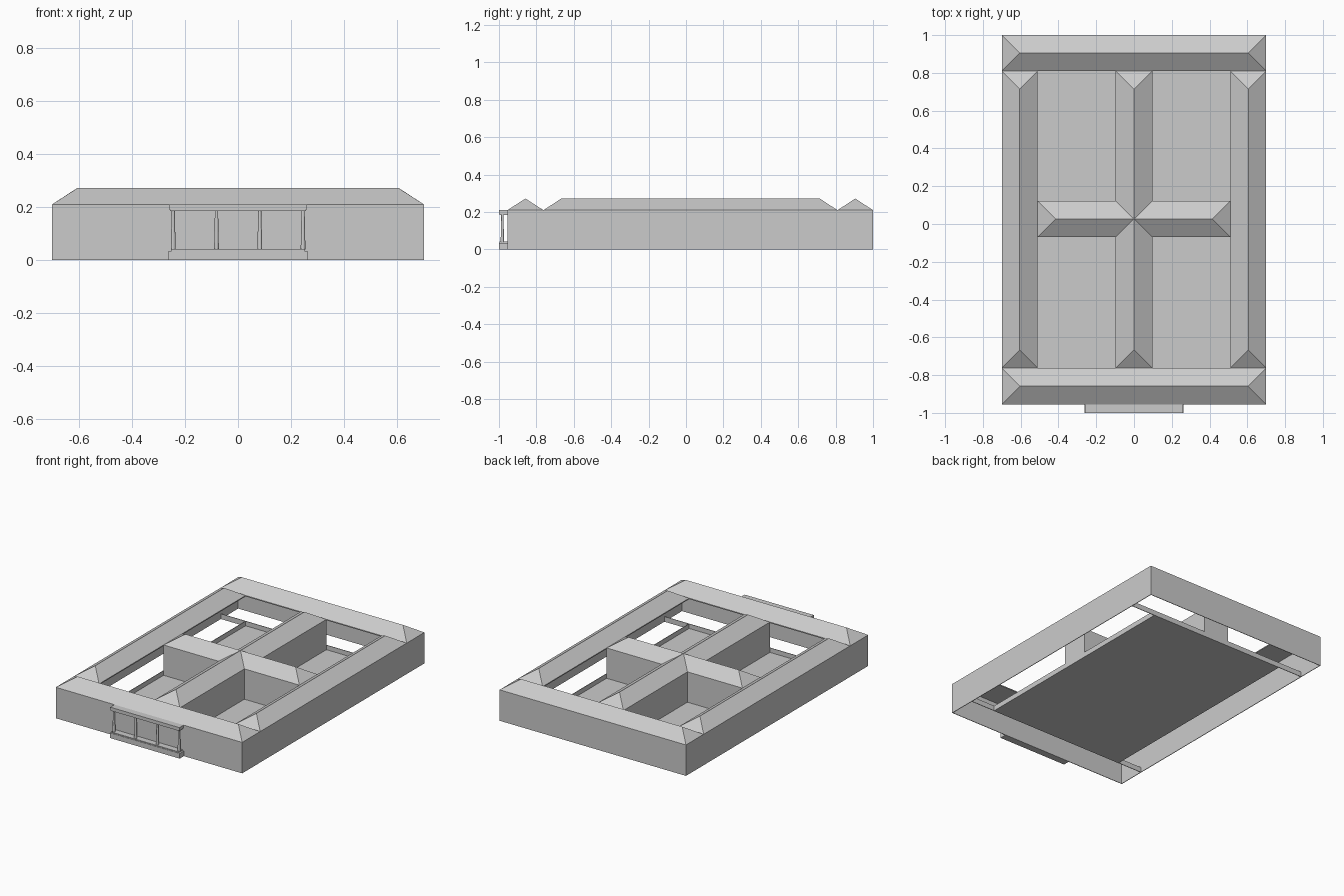
import bpy, bmesh

old = bpy.data.objects.get("Cube")
if old:
    bpy.data.objects.remove(old, do_unlink=True)

# Single plain grey
grey = bpy.data.materials.new("plain_grey")
grey.use_nodes = True
grey.diffuse_color = (0.6, 0.6, 0.6, 1)
grey.node_tree.nodes["Principled BSDF"].inputs["Base Color"].default_value = (0.6, 0.6, 0.6, 1)

EAVE, PEAK, SILL, THIN = 0.21, 0.272, 0.035, 0.004
X0, X1 = 0.51, 0.70               # inner and outer edge of the side wings
FRONT, FRONT_IN, BACK_IN, BACK = -0.955, -0.762, 0.81, 1.0
HALF = 0.097                      # half width of the central wings
CROSS0, CROSS1 = -0.07, 0.123


def finish(name, bm):
    bmesh.ops.recalc_face_normals(bm, faces=bm.faces)
    mesh = bpy.data.meshes.new(name)
    bm.to_mesh(mesh)
    bm.free()
    mesh.materials.append(grey)
    obj = bpy.data.objects.new(name, mesh)
    bpy.context.collection.objects.link(obj)
    return obj


def box(name, xa, xb, ya, yb, za, zb):
    bm = bmesh.new()
    bmesh.ops.create_cube(bm, size=1)
    for v in bm.verts:
        v.co = (xb if v.co.x > 0 else xa, yb if v.co.y > 0 else ya, zb if v.co.z > 0 else za)
    return finish(name, bm)


def hip_roof(name, xa, xb, ya, yb, base=EAVE - 0.007):
    """Closed block from base to the eaves, topped by a hipped ridge."""
    bm = bmesh.new()
    ring = [(xa, ya), (xb, ya), (xb, yb), (xa, yb)]
    low = [bm.verts.new((x, y, base)) for x, y in ring]
    top = [bm.verts.new((x, y, EAVE)) for x, y in ring]
    bm.faces.new(low)
    for i in range(4):
        j = (i + 1) % 4
        bm.faces.new((low[i], low[j], top[j], top[i]))
    r = min(xb - xa, yb - ya) / 2
    p = bm.verts.new((xa + r, ya + r, PEAK))
    q = bm.verts.new((xb - r, yb - r, PEAK))
    a, b, c, d = top
    if xb - xa > yb - ya:
        faces = [(a, b, q, p), (b, c, q), (c, d, p, q), (d, a, p)]
    else:
        faces = [(a, b, p), (b, c, q, p), (c, d, q), (d, a, p, q)]
    for f in faces:
        bm.faces.new(f)
    return finish(name, bm)


# Outer ring roofs, open underneath
hip_roof("front_roof", -X1, X1, FRONT, FRONT_IN)
hip_roof("back_roof", -X1, X1, BACK_IN, BACK)
hip_roof("left_roof", X0, X1, FRONT_IN, BACK_IN)
hip_roof("right_roof", -X1, -X0, FRONT_IN, BACK_IN)

# Solid central wings crossing the courtyard
hip_roof("central_wing", -HALF, HALF, FRONT_IN, BACK_IN, 0)
hip_roof("cross_wing", -X0, X0, CROSS0, CROSS1, 0)

# Thin outer walls
box("front_wall", -X1, X1, FRONT, FRONT + THIN, 0, EAVE)
box("back_wall", -X1, X1, BACK - THIN, BACK, 0, EAVE)
box("left_wall", X1 - THIN, X1, FRONT, BACK, 0, EAVE)
box("right_wall", -X1, -X1 + THIN, FRONT, BACK, 0, EAVE)

# Courtyard floor and the low sills around it
box("courtyard_floor", -X0, X0, FRONT_IN, BACK_IN, 0, THIN)
box("front_sill", -X1, X1, FRONT_IN - THIN, FRONT_IN, 0, SILL)
box("back_sill", -X1, X1, BACK_IN, BACK_IN + THIN, 0, SILL)
box("left_sill", X0, X0 + THIN, FRONT_IN, BACK_IN, 0, SILL)
box("right_sill", -X0 - THIN, -X0, FRONT_IN, BACK_IN, 0, SILL)

# Entrance porch: stepped base, canopy and four tapered columns
box("porch_base", -0.262, 0.262, -1.0, FRONT, 0, 0.035)
box("porch_step", -0.25, 0.25, -0.997, FRONT, 0.035, 0.042)
box("porch_beam", -0.256, 0.256, -0.997, FRONT, 0.185, 0.205)
box("porch_canopy", -0.26, 0.26, -1.0, FRONT, 0.19, EAVE)
for i in range(4):
    bm = bmesh.new()
    bmesh.ops.create_cone(bm, cap_ends=True, segments=12, radius1=0.009, radius2=0.006, depth=0.145)
    bmesh.ops.translate(bm, verts=bm.verts, vec=(-0.244 + i * 0.163, -0.982, 0.113))
    finish(f"porch_column_{i + 1}", bm)
